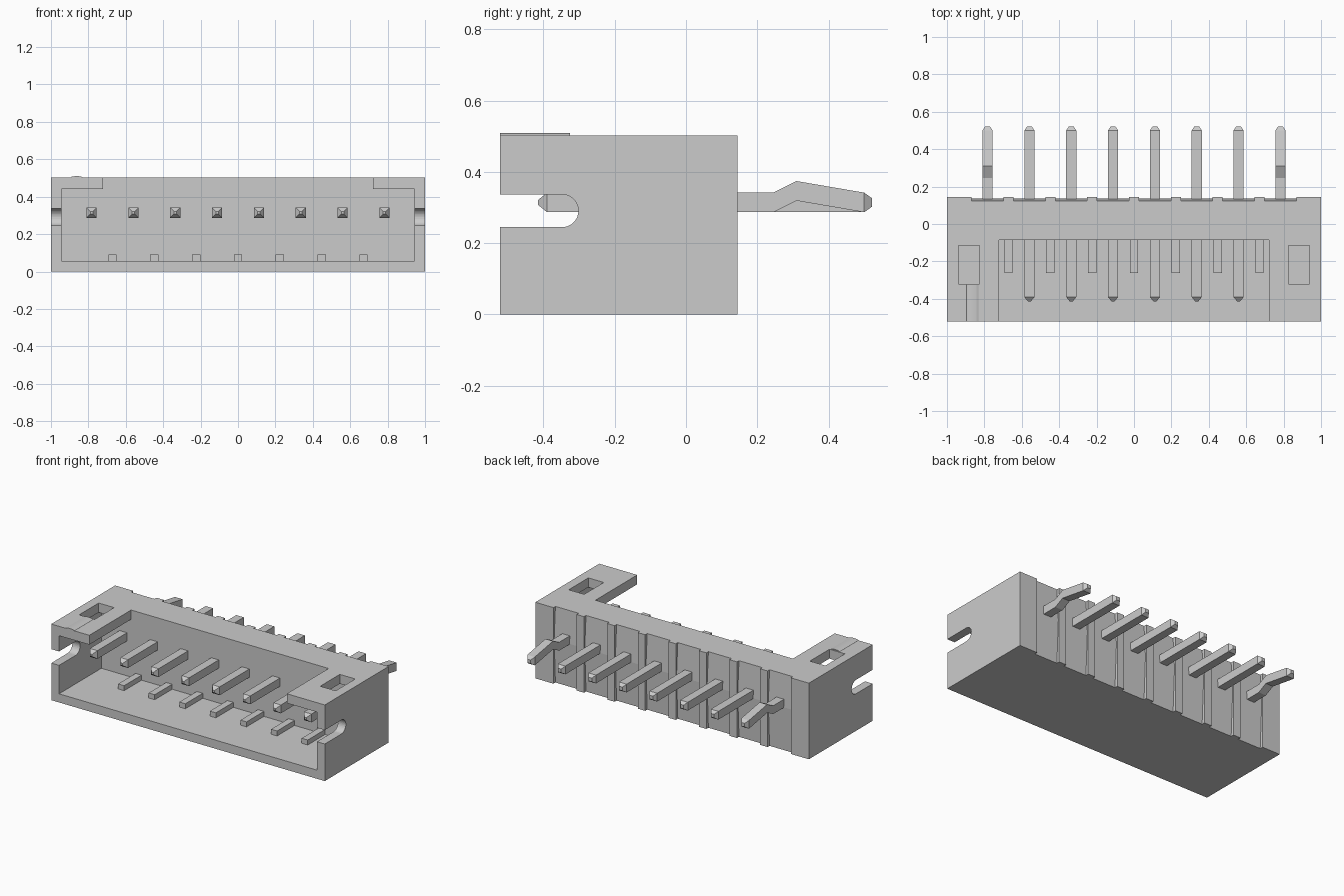
import bpy, bmesh, math

if "Cube" in bpy.data.objects:
    bpy.data.objects.remove(bpy.data.objects["Cube"])

PITCH = 0.2237
FRONT, BACK, TOP = -0.522, 0.145, 0.503


def make(name, bm):
    bmesh.ops.recalc_face_normals(bm, faces=bm.faces[:])
    mesh = bpy.data.meshes.new(name)
    bm.to_mesh(mesh)
    bm.free()
    ob = bpy.data.objects.new(name, mesh)
    bpy.context.collection.objects.link(ob)
    return ob


def loft(name, rings):
    """Closed solid through rings of equal point count."""
    bm = bmesh.new()
    vs = [[bm.verts.new(p) for p in ring] for ring in rings]
    n = len(vs[0])
    for a, b in zip(vs, vs[1:]):
        for i in range(n):
            j = (i + 1) % n
            bm.faces.new((a[i], a[j], b[j], b[i]))
    bm.faces.new(vs[0])
    bm.faces.new(vs[-1])
    return make(name, bm)


def prism_x(name, x0, x1, profile):
    return loft(name, [[(x, y, z) for y, z in profile] for x in (x0, x1)])


def box(name, x0, x1, y0, y1, z0, z1):
    return prism_x(name, x0, x1, [(y0, z0), (y1, z0), (y1, z1), (y0, z1)])


def cut(target, cutter):
    cutter.hide_render = True
    mod = target.modifiers.new("cut", 'BOOLEAN')
    mod.operation = 'DIFFERENCE'
    mod.solver = 'EXACT'
    mod.object = cutter
    bpy.context.view_layer.objects.active = target
    bpy.ops.object.modifier_apply(modifier=mod.name)
    bpy.data.objects.remove(cutter)


# Housing with open front cavity and open top
housing = box("housing", -1, 1, FRONT, BACK, 0, TOP)
cut(housing, box("cavity_cutter", -0.943, 0.943, -0.7, -0.08, 0.057, 0.441))
cut(housing, box("top_cutter", -0.722, 0.722, -0.7, -0.085, 0.3, 0.7))

# Round-ended side slots and top windows
R, ZC, YC = 0.046, 0.291, -0.348
slot = [(-0.7, ZC - R)]
slot += [(YC + R * math.cos(a), ZC + R * math.sin(a))
         for a in (math.radians(-90 + 180 * i / 16) for i in range(17))]
slot += [(-0.7, ZC + R)]
for s in (-1, 1):
    cut(housing, prism_x("slot_cutter", s * 0.9, s * 1.1, slot))
    cut(housing, box("window_cutter", s * 0.825, s * 0.938, -0.32, -0.115, 0.4, 0.7))

# Drafted recesses in the back wall, one behind each pin
recess = [(0.3, -0.05), (0.122, -0.05), (0.124, 0), (0.137, 0.29),
          (0.124, TOP), (0.122, 0.55), (0.3, 0.55)]
pin_x = [(i - 3.5) * PITCH for i in range(8)]
for x in pin_x:
    cut(housing, prism_x("recess_cutter", x - 0.085, x + 0.085, recess))

# Square pins with tapered ends; the outer two are kinked behind the wall
H, Z0 = 0.0275, 0.3145
for i, x in enumerate(pin_x):
    path = [(-0.415, Z0, 0.007), (-0.39, Z0, H)]
    if i in (0, 7):
        path += [(0.245, Z0, H), (0.31, 0.347, H)]
    path += [(0.5, Z0, H), (0.522, Z0, 0.012)]
    loft(f"pin_{i + 1}", [[(x - h, y, z - h), (x + h, y, z - h),
                           (x + h, y, z + h), (x - h, y, z + h)]
                          for y, z, h in path])

# Short keying ribs on the cavity floor
for i in range(7):
    x = (i - 3) * PITCH
    box(f"floor_rib_{i + 1}", x - 0.022, x + 0.022, -0.262, -0.07, 0.05, 0.09)

# Low rounded first-pin mark on top of the left arm
arc = [(-0.863 + 0.032 * math.cos(a), TOP - 0.001 + 0.008 * math.sin(a))
       for a in (math.pi * k / 10 for k in range(11))]
loft("first_pin_mark", [[(x, y, z) for x, z in arc] for y in (FRONT, -0.325)])
